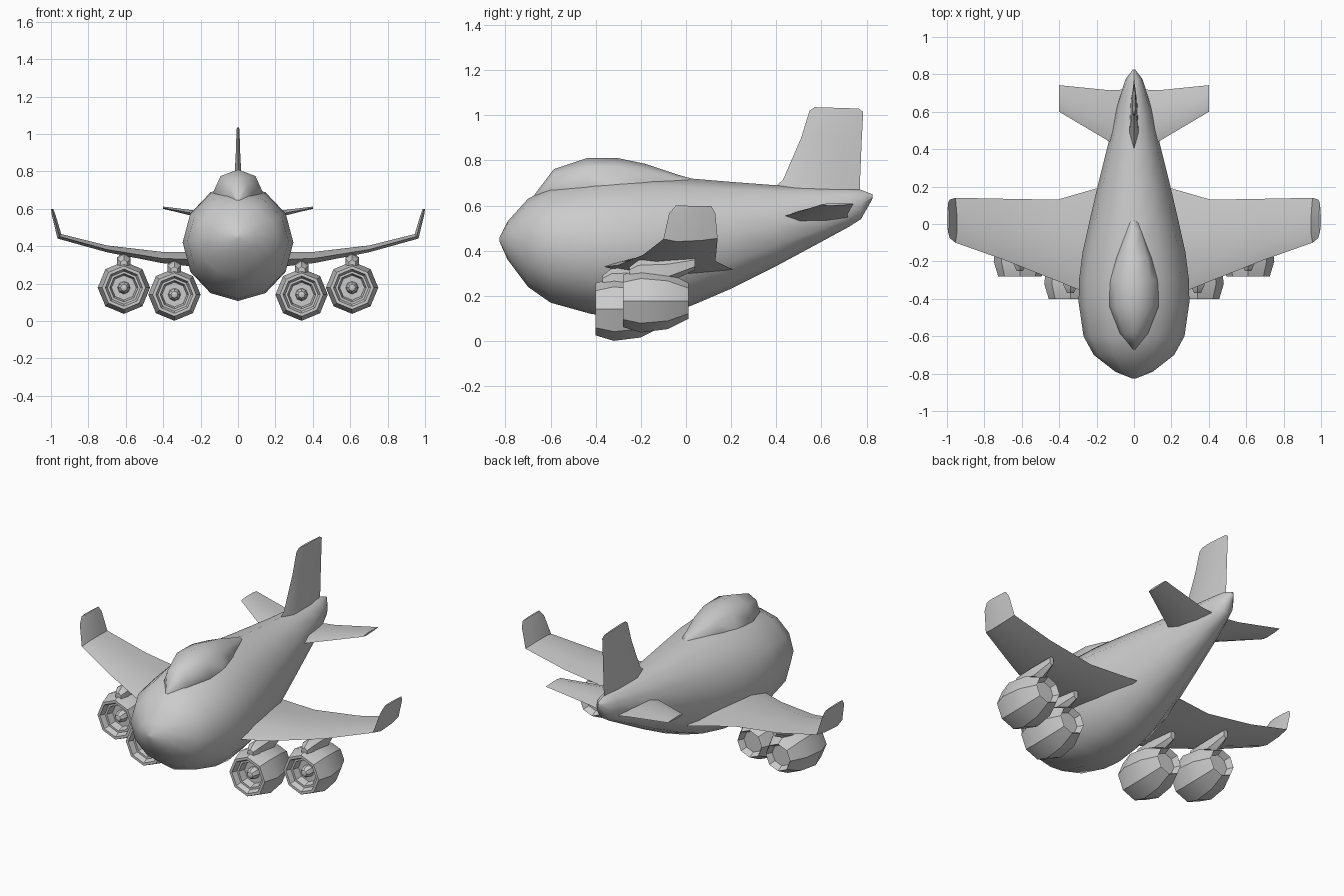
import bpy, bmesh, math
from mathutils import Vector

if "Cube" in bpy.data.objects:
    bpy.data.objects.remove(bpy.data.objects["Cube"])


def finish(name, bm, angle=35, mirror=False):
    bmesh.ops.remove_doubles(bm, verts=bm.verts, dist=1e-5)
    bmesh.ops.recalc_face_normals(bm, faces=bm.faces)
    me = bpy.data.meshes.new(name)
    bm.to_mesh(me)
    bm.free()
    ob = bpy.data.objects.new(name, me)
    bpy.context.collection.objects.link(ob)
    bpy.ops.object.select_all(action='DESELECT')
    ob.select_set(True)
    bpy.context.view_layer.objects.active = ob
    bpy.ops.object.shade_smooth_by_angle(angle=math.radians(angle))
    if mirror:
        mod = ob.modifiers.new("mirror", 'MIRROR')
        mod.use_mirror_merge = False
    return ob


def loft(name, rings, caps=True, **kw):
    """Skin a list of equally sized point rings."""
    bm = bmesh.new()
    vs = [[bm.verts.new(p) for p in ring] for ring in rings]
    n = len(rings[0])
    for a, b in zip(vs, vs[1:]):
        for i in range(n):
            j = (i + 1) % n
            bm.faces.new((a[i], a[j], b[j], b[i]))
    if caps:
        bm.faces.new(vs[0])
        bm.faces.new(vs[-1])
    return finish(name, bm, **kw)


def oval(x, y, bottom, top, w, n):
    c, h = (top + bottom) / 2, (top - bottom) / 2
    return [Vector((x + w * math.sin(2 * math.pi * i / n), y,
                    c + h * math.cos(2 * math.pi * i / n))) for i in range(n)]


def foil(le, te, up):
    """Six-point wing section between leading and trailing edge."""
    le, te, up = Vector(le), Vector(te), Vector(up)
    mid = lambda t, k: le.lerp(te, t) + up * k
    return [le, mid(.25, 1), mid(.7, .7), te, mid(.7, -.7), mid(.25, -1)]


# Fuselage: y, bottom, top, half width
body = [(-.826, .44, .46, .01), (-.79, .36, .53, .10), (-.70, .24, .63, .215),
        (-.60, .17, .685, .27), (-.42, .12, .72, .296), (-.30, .107, .73, .294),
        (-.15, .12, .73, .275), (.02, .155, .72, .237), (.20, .232, .705, .195),
        (.40, .332, .69, .145), (.60, .44, .68, .098), (.72, .505, .675, .063),
        (.775, .54, .67, .045), (.826, .63, .65, .006)]
loft("fuselage", [oval(0, y, b, t, w, 12) for y, b, t, w in body], angle=40)

# Upper deck hump
hump = [(-.67, .61, .65, .01), (-.585, .58, .762, .075), (-.44, .57, .81, .132),
        (-.30, .57, .81, .128), (-.18, .59, .785, .10), (-.04, .63, .738, .05),
        (.06, .67, .71, .01)]
loft("upper_deck", [oval(0, y, b, t, w, 8) for y, b, t, w in hump], angle=45)

# Main wings with upturned winglets
loft("wing", [
    foil((.15, -.41, .325), (.15, .205, .318), (0, 0, .042)),
    foil((.41, -.305, .335), (.41, .13, .355), (0, 0, .03)),
    foil((.70, -.19, .382), (.70, .135, .395), (0, 0, .018)),
    foil((.955, -.10, .452), (.955, .14, .455), (-.010, 0, .012)),
    foil((.985, -.075, .565), (.985, .13, .565), (-.010, 0, 0)),
    foil((.994, -.045, .60), (.994, .112, .598), (-.006, 0, 0))],
    angle=30, mirror=True)

# Tailplanes
loft("tailplane", [
    foil((.03, .38, .535), (.03, .72, .545), (0, 0, .024)),
    foil((.13, .44, .555), (.13, .715, .56), (0, 0, .022)),
    foil((.40, .60, .605), (.40, .742, .608), (0, 0, .006))],
    angle=30, mirror=True)

# Tail fin
loft("tail_fin", [
    foil((0, .37, .66), (0, .77, .63), (.026, 0, 0)),
    foil((0, .43, .715), (0, .77, .69), (.022, 0, 0)),
    foil((0, .51, .90), (0, .778, .88), (.012, 0, 0)),
    foil((0, .547, 1.02), (0, .785, 1.015), (.008, 0, 0)),
    foil((0, .57, 1.036), (0, .765, 1.03), (.006, 0, 0))], angle=30)

# Engines: lathe profile (distance back, radius) from rear disc to spinner
nacelle = [(.255, .0005), (.255, .062), (.29, .08), (.20, .125), (.08, .14),
           (0, .116), (.0, .10), (.03, .088), (.03, .076), (.07, .066),
           (.07, .034), (.04, .03), (.025, .018), (.02, .0005)]
for label, x, y, z, wing_z in (("inner", .34, -.40, .141, .32),
                               ("outer", .61, -.28, .178, .375)):
    nz = lambda d, r: oval(x, y + d, z - r, z + r, r, 8)
    loft(label + "_engine", [nz(d, r) for d, r in nacelle], angle=30, mirror=True)
    # Pylon joining the engine to the wing
    top = z + .18
    loft(label + "_pylon", [
        oval(x, y + .03, z + .10, top - .03, .02, 6),
        oval(x, y + .07, z + .09, top, .042, 6),
        oval(x, y + .20, z + .08, top + .01, .042, 6),
        oval(x, y + .32, wing_z - .06, wing_z, .015, 6)],
        angle=35, mirror=True)
